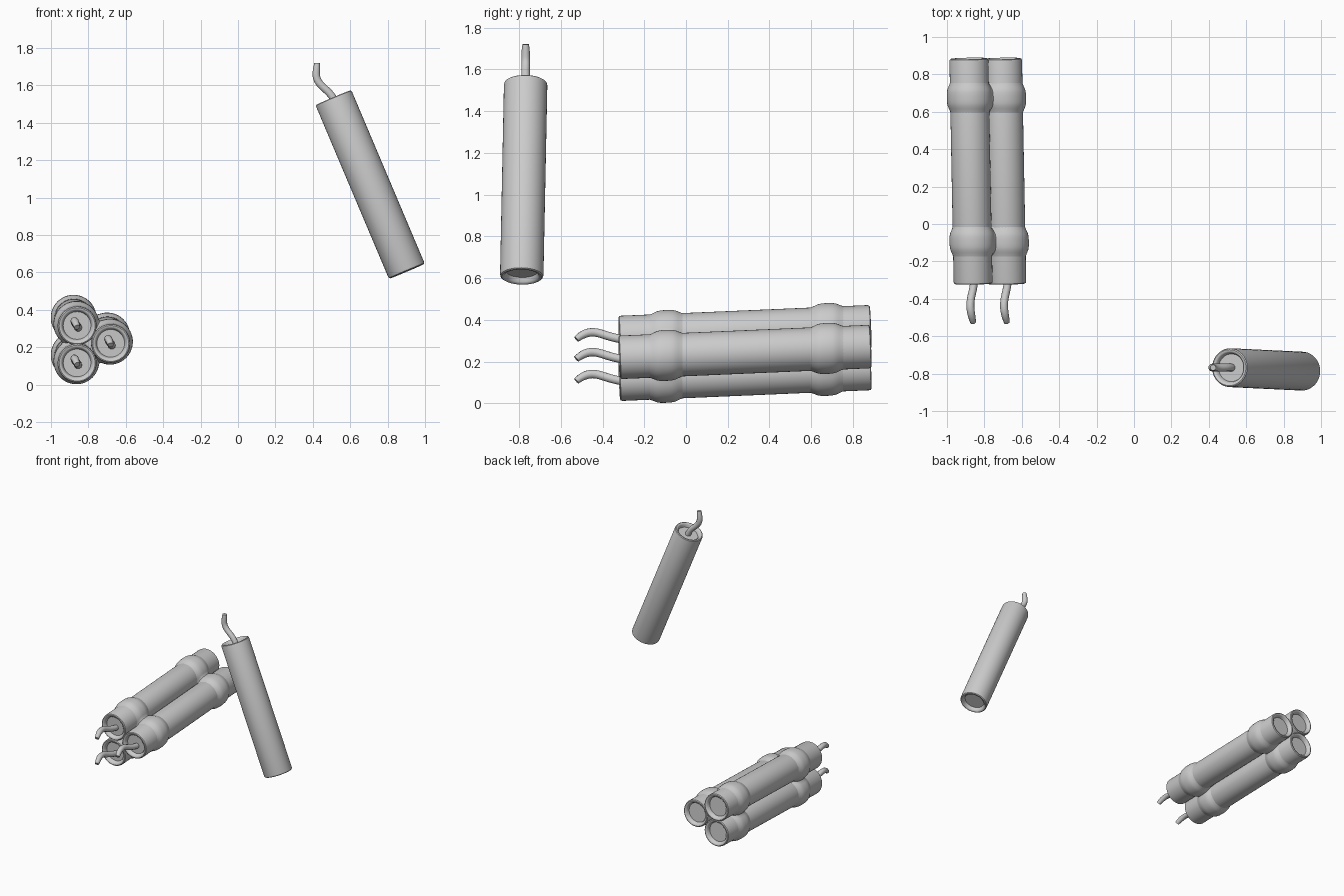
import bpy, bmesh, math
from mathutils import Vector

if "Cube" in bpy.data.objects:
    bpy.data.objects.remove(bpy.data.objects["Cube"])


def loft(name, rings):
    """Skin a list of equal-length point rings and cap both ends."""
    bm = bmesh.new()
    rows = [[bm.verts.new(p) for p in ring] for ring in rings]
    n = len(rows[0])
    for a, b in zip(rows, rows[1:]):
        for i in range(n):
            j = (i + 1) % n
            bm.faces.new((a[i], a[j], b[j], b[i]))
    bm.faces.new(rows[0][::-1])
    bm.faces.new(rows[-1])
    bmesh.ops.recalc_face_normals(bm, faces=bm.faces)
    mesh = bpy.data.meshes.new(name)
    bm.to_mesh(mesh)
    bm.free()
    ob = bpy.data.objects.new(name, mesh)
    bpy.context.collection.objects.link(ob)
    smooth(ob)
    return ob


def smooth(ob):
    bpy.ops.object.select_all(action='DESELECT')
    ob.select_set(True)
    bpy.context.view_layer.objects.active = ob
    bpy.ops.object.shade_smooth_by_angle(angle=math.radians(40))


def frame(axis):
    side = axis.cross(Vector((0.31, 0.2, 0.93)) if abs(axis.z) < 0.5 else Vector((0, 1, 0))).normalized()
    return side, axis.cross(side)


def stick(name, start, end, r=0.104, n=40):
    """Cylinder with rounded rims and a shallow recess at each end."""
    start, end = Vector(start), Vector(end)
    axis = (end - start).normalized()
    u, v = frame(axis)
    rim = [(r - 0.030, 0.028), (r - 0.024, 0.008), (r - 0.017, 0.001),
           (r - 0.008, 0.0), (r - 0.002, 0.004), (r, 0.012)]
    length = (end - start).length
    profile = rim + [(q, length - d) for q, d in reversed(rim)]
    rings = []
    for q, d in profile:
        c = start + axis * d
        rings.append([c + q * (math.cos(t) * u + math.sin(t) * v)
                      for t in (2 * math.pi * i / n for i in range(n))])
    return loft(name, rings)


def fuse(name, points, r=0.021):
    cu = bpy.data.curves.new(name, 'CURVE')
    cu.dimensions = '3D'
    cu.bevel_depth, cu.bevel_resolution, cu.use_fill_caps = r, 3, True
    sp = cu.splines.new('NURBS')
    sp.points.add(len(points) - 1)
    for i, (p, co) in enumerate(zip(sp.points, points)):
        p.co = (*co, 1)
        p.radius = 0.75 if i == len(points) - 1 else 1
    sp.order_u, sp.use_endpoint_u, sp.resolution_u = 4, True, 6
    ob = bpy.data.objects.new(name, cu)
    bpy.context.collection.objects.link(ob)
    bpy.ops.object.select_all(action='DESELECT')
    ob.select_set(True)
    bpy.context.view_layer.objects.active = ob
    bpy.ops.object.convert(target='MESH')
    smooth(bpy.context.view_layer.objects.active)


# Leaning single stick
stick("single_stick", (0.51, -0.768, 1.535), (0.903, -0.787, 0.606))
fuse("single_fuse", [(0.525, -0.768, 1.50), (0.505, -0.768, 1.55), (0.45, -0.768, 1.59),
                     (0.412, -0.768, 1.64), (0.42, -0.768, 1.685), (0.423, -0.768, 1.72)])

# Bundle of three sticks, slightly tilted
Y0, Y1 = -0.32, 0.885
SHIFT = Vector((-0.023, Y1 - Y0, 0.052))
centres = [(-0.86, 0.315), (-0.86, 0.115), (-0.68, 0.22)]
for k, (x, z) in enumerate(centres, 1):
    a = Vector((x, Y0, z))
    stick(f"bundle_stick_{k}", a, a + SHIFT)
    path = [(0.005, -0.025, -0.01), (0.005, 0.01, -0.005), (-0.012, 0.07, 0.012), (-0.018, 0.125, 0.032),
            (-0.008, 0.175, 0.018), (0.0, 0.205, -0.008)]
    fuse(f"bundle_fuse_{k}", [(x + dx, Y0 - d, z + dz) for dx, d, dz in path])


# Wraps: soft trefoil outline swelling around the bundle
def trefoil(y, r, n=96):
    off = SHIFT * ((y - Y0) / SHIFT.y)
    cx = sum(c[0] for c in centres) / 3
    cz = sum(c[1] for c in centres) / 3
    ring = []
    for i in range(n):
        t = 2 * math.pi * i / n
        dx, dz = math.cos(t), math.sin(t)
        total = 0.0
        for x, z in centres:
            along = (x - cx) * dx + (z - cz) * dz
            across = (x - cx) * dz - (z - cz) * dx
            if abs(across) < r and along > 0:
                total += (along + math.sqrt(r * r - across * across)) ** 14
        q = max(total ** (1 / 14), 0.075)
        ring.append(Vector((cx + off.x + q * dx, y, cz + off.z + q * dz)))
    return ring


for name, mid in (("front_wrap", -0.095), ("back_wrap", 0.675)):
    half = [(0.095, 0.099), (0.075, 0.105), (0.058, 0.112), (0.044, 0.118), (0.028, 0.121), (0.01, 0.122)]
    rows = [(mid - d, r) for d, r in half] + [(mid + d, r) for d, r in reversed(half)]
    loft(name, [trefoil(y, r) for y, r in rows])
